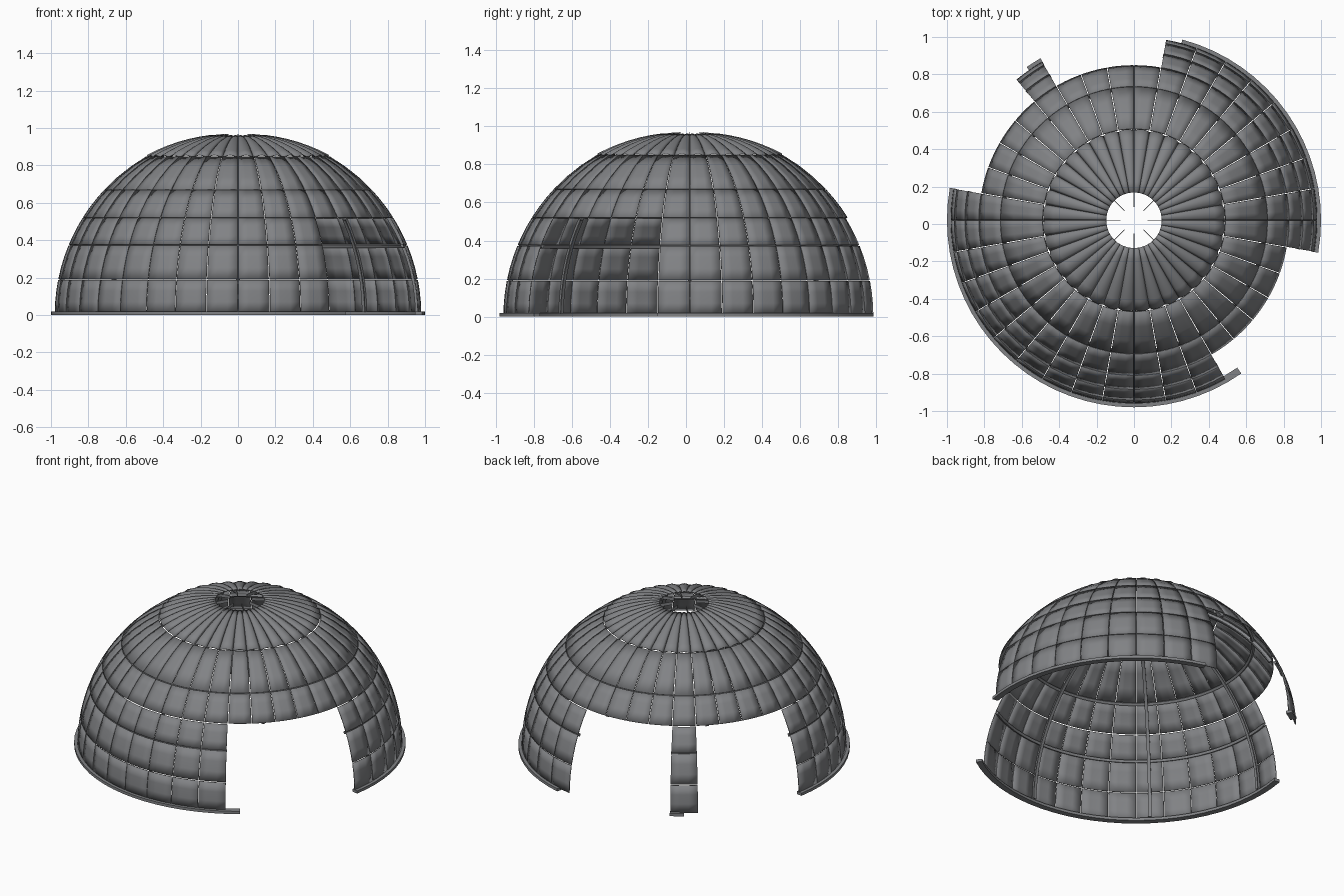
import bpy, bmesh
from math import radians, sin, cos, asin, pi

if "Cube" in bpy.data.objects:
    bpy.data.objects.remove(bpy.data.objects["Cube"])

CY, R = 0.02, 0.98           # dome axis offset and outer radius
COLS = 36
grey = bpy.data.materials.new("panel grey")
grey.diffuse_color = (0.22, 0.225, 0.235, 1)
grey.use_nodes = True
grey.node_tree.nodes["Principled BSDF"].inputs["Base Color"].default_value = grey.diffuse_color


def pt(r, az, el):
    """Point on a sphere about the dome centre, angles in degrees."""
    a, e = radians(az), radians(el)
    return (r * cos(e) * cos(a), CY + r * cos(e) * sin(a), r * sin(e))


def grid(bm, f, nu, nv):
    """Surface patch from f(u, v) with u, v in 0..1."""
    v = [[bm.verts.new(f(i / nu, j / nv)) for j in range(nv + 1)] for i in range(nu + 1)]
    for i in range(nu):
        for j in range(nv):
            bm.faces.new((v[i][j], v[i + 1][j], v[i + 1][j + 1], v[i][j + 1]))


def sweep(bm, loops, closed):
    """Skin a list of four-point sections."""
    rows = [[bm.verts.new(p) for p in s] for s in loops]
    n = len(rows)
    for i in range(n if closed else n - 1):
        a, b = rows[i], rows[(i + 1) % n]
        for k in range(4):
            bm.faces.new((a[k], b[k], b[(k + 1) % 4], a[(k + 1) % 4]))
    if not closed:
        bm.faces.new(rows[0])
        bm.faces.new(rows[-1][::-1])


def finish(bm, name, thick=0):
    bmesh.ops.recalc_face_normals(bm, faces=bm.faces) if not thick else None
    me = bpy.data.meshes.new(name)
    bm.to_mesh(me)
    bm.free()
    ob = bpy.data.objects.new(name, me)
    bpy.context.collection.objects.link(ob)
    me.materials.append(grey)
    if thick:
        m = ob.modifiers.new("thickness", 'SOLIDIFY')
        m.thickness, m.offset = thick, -1
    bpy.ops.object.select_all(action='DESELECT')
    ob.select_set(True)
    bpy.context.view_layer.objects.active = ob
    bpy.ops.object.shade_smooth_by_angle(angle=radians(30))
    return ob


def el_of(z):
    return asin(z / R) * 180 / pi


def panels(name, az0, az1, heights):
    """Ten-degree curved panels separated by narrow gaps."""
    bm = bmesh.new()
    for k in range((az1 - az0) // 10):
        a = az0 + 10 * k
        for z0, z1 in zip(heights, heights[1:]):
            e0, e1 = el_of(z0) + 0.15, el_of(z1) - 0.15
            gap = 0.12 / cos(radians((e0 + e1) / 2))
            grid(bm, lambda u, v: pt(R, a + gap + u * (10 - 2 * gap), e0 + v * (e1 - e0)), 3, 3)
    return finish(bm, name, 0.006)


# Lower walls, with doorways left open between them
WALL = (0.01, 0.19, 0.375, 0.52)
panels("main_wall", 170, 300, WALL)
panels("side_wall", -10, 80, WALL)
panels("door_post_wall", 120, 130, WALL)

# Complete upper band
panels("upper_band", 0, 360, (0.52, 0.67, 0.85))

# Fluted cap with an open centre
bm = bmesh.new()
E0, E1 = el_of(0.85) + 0.2, 81.2
for k in range(COLS):
    def flute(u, v, a=10 * k):
        e = E0 + v * (E1 - E0)
        bulge = 0.034 * cos(radians(e)) * (1 - (2 * u - 1) ** 2)
        return pt(R - 0.011 + bulge, a + 10 * u, e)
    grid(bm, flute, 6, 6)
finish(bm, "fluted_cap", 0.004)


# Base rails under the walls
def rail(name, az0, az1):
    bm = bmesh.new()
    n = max(2, (az1 - az0) // 5)
    secs = []
    for i in range(n + 1):
        a = radians(az0 + (az1 - az0) * i / n)
        secs.append([(r * cos(a), CY + r * sin(a), z)
                     for r, z in ((0.962, 0), (1, 0), (1, 0.018), (0.962, 0.018))])
    sweep(bm, secs, False)
    finish(bm, name)


rail("main_rail", 170, 305)
rail("side_rail", -10, 75)
rail("door_post_rail", 120, 125)


# Inner meridian ribs: thin web plus a wider flange
def rib(bm, az, e0, e1, r0, r1, half):
    a = radians(az)
    tx, ty = -sin(a) * half, cos(a) * half
    secs = []
    for i in range(19):
        e = e0 + (e1 - e0) * i / 18
        s = []
        for r, d in ((r0, -1), (r1, -1), (r1, 1), (r0, 1)):
            x, y, z = pt(r, az, e)
            s.append((x + d * tx, y + d * ty, z))
        secs.append(s)
    sweep(bm, secs, False)


bm = bmesh.new()
for az in range(0, 360, 45):
    low = 1.0 if az in (0, 45, 180, 225, 270) else el_of(0.52)
    rib(bm, az, low, 85.7, 0.952, 0.972, 0.002)
    rib(bm, az, low, 81, 0.948, 0.954, 0.010)
finish(bm, "inner_ribs")


# Inner hoops behind the horizontal joints
def hoop(name, z, spans):
    bm = bmesh.new()
    e = el_of(z)
    for az0, az1 in spans:
        full = az1 - az0 == 360
        n = (az1 - az0) // 5
        secs = [[pt(r, az0 + 5 * i, e + d) for r, d in
                 ((0.958, -0.5), (0.972, -0.5), (0.972, 0.5), (0.958, 0.5))]
                for i in range(n if full else n + 1)]
        sweep(bm, secs, full)
    finish(bm, name)


hoop("wall_hoop", 0.375, ((170, 300), (-10, 80), (120, 130)))
hoop("band_hoop", 0.67, ((0, 360),))
